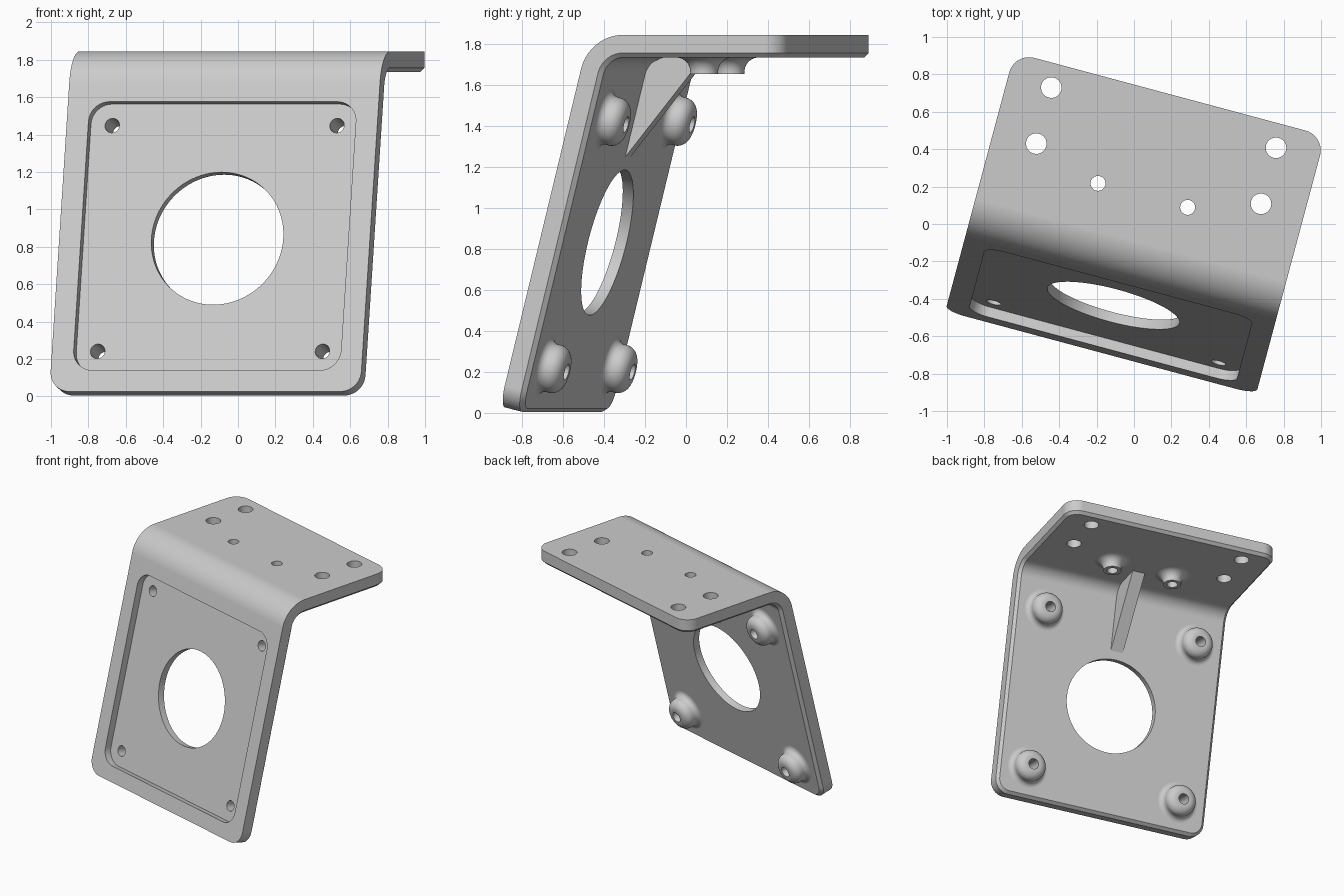
import bpy, bmesh
from math import sin, cos, pi, radians
from mathutils import Matrix, Vector

if "Cube" in bpy.data.objects:
    bpy.data.objects.remove(bpy.data.objects["Cube"], do_unlink=True)

# Main dimensions
HALF, THICK, TOP, BACK = 0.86, 0.11, 1.845, 0.72
BEND_IN, BEND_OUT = 0.11, 0.22
CORNER, CHAMFER = 0.11, 0.022
BOLT, HOLE = 0.622, 0.04
lean = radians(14)
s, c = sin(lean), cos(lean)
up, normal = Vector((0, s, c)), Vector((0, c, -s))
centre = Vector((0, -0.503, 0.858))          # middle of the wall's front face

# Frames: whole bracket is turned about z; the wall frame has +z out of its back
turn = Matrix.Rotation(radians(-15), 4, 'Z') @ Matrix.Translation((0.006, 0, 0))
wall = Matrix((Vector((-1, 0, 0)), up, normal)).transposed().to_4x4()
wall.translation = centre

grey = bpy.data.materials.new("light_grey")
grey.use_nodes = True
grey.diffuse_color = (0.6, 0.6, 0.6, 1)
grey.node_tree.nodes["Principled BSDF"].inputs["Base Color"].default_value = (0.6, 0.6, 0.6, 1)


def make(name, bm, matrix=Matrix()):
    bmesh.ops.recalc_face_normals(bm, faces=bm.faces)
    bm.transform(turn @ matrix)
    mesh = bpy.data.meshes.new(name)
    bm.to_mesh(mesh)
    bm.free()
    mesh.materials.append(grey)
    obj = bpy.data.objects.new(name, mesh)
    bpy.context.collection.objects.link(obj)
    return obj


def activate(obj):
    bpy.ops.object.select_all(action='DESELECT')
    obj.select_set(True)
    bpy.context.view_layer.objects.active = obj


def smooth(obj):
    activate(obj)
    bpy.ops.object.shade_smooth_by_angle(angle=radians(30))
    mod = obj.modifiers.new("even_shading", 'WEIGHTED_NORMAL')
    mod.keep_sharp = True


def prism(bm, points, vector):
    face = bm.faces.new([bm.verts.new(p) for p in points])
    ext = bmesh.ops.extrude_face_region(bm, geom=[face])
    bmesh.ops.translate(bm, vec=vector, verts=[v for v in ext["geom"] if isinstance(v, bmesh.types.BMVert)])


def cut(obj, bm, matrix):
    tool = make("cutter", bm, matrix)
    tool.hide_render = True
    activate(obj)
    mod = obj.modifiers.new("cut", 'BOOLEAN')
    mod.operation, mod.solver, mod.object = 'DIFFERENCE', 'EXACT', tool
    bpy.ops.object.modifier_apply(modifier=mod.name)
    bpy.data.objects.remove(tool, do_unlink=True)


def cut_round(obj, radius, matrix, segments=32):
    bm = bmesh.new()
    bmesh.ops.create_cone(bm, cap_ends=True, segments=segments, radius1=radius, radius2=radius, depth=0.6)
    cut(obj, bm, matrix)


def lathe(name, profile, matrix):
    bm = bmesh.new()
    verts = [bm.verts.new((r, 0, h)) for r, h in profile]
    edges = [bm.edges.new((verts[i - 1], verts[i])) for i in range(len(verts))]
    bmesh.ops.spin(bm, geom=verts + edges, cent=(0, 0, 0), axis=(0, 0, 1), angle=2 * pi, steps=48)
    bmesh.ops.remove_doubles(bm, verts=bm.verts, dist=0.0005)
    smooth(make(name, bm, matrix))


def arc(cx, cy, rx, ry, a0, a1, n):
    angles = [radians(a0 + (a1 - a0) * i / n) for i in range(n + 1)]
    return [(cx + rx * cos(a), cy + ry * sin(a)) for a in angles]


# Bent sheet: side profile swept across the width
bend_z = TOP - BEND_OUT
bend_y = centre.y + (bend_z - centre.z) * s / c + BEND_OUT / c
foot = centre - up * 0.857
heel = foot + normal * THICK
outer = arc(bend_y, bend_z, BEND_OUT, BEND_OUT, 166, 90, 16)
inner = arc(bend_y, bend_z, BEND_IN, BEND_IN, 90, 166, 16)
profile = [(foot.y, foot.z)] + outer + [(BACK, TOP), (BACK, TOP - THICK)] + inner + [(heel.y, heel.z)]
n = len(profile)
bm = bmesh.new()
left, right = [[bm.verts.new((x, y, z)) for y, z in profile] for x in (-HALF, HALF)]
bm.faces.new(left)
bm.faces.new(right[::-1])
first_inner = len(outer) + 2
for i in range(n):
    j = (i + 1) % n
    face = bm.faces.new((left[i], right[i], right[j], left[j]))
    face.material_index = int(first_inner <= i < n - 1)     # marks the inner skin
bmesh.ops.recalc_face_normals(bm, faces=bm.faces)
corners = [bm.edges.get((side[i], side[j])) for side in (left, right)
           for i, j in ((0, n - 1), (first_inner - 1, first_inner))]
bmesh.ops.bevel(bm, geom=corners, offset=CORNER, segments=10, profile=0.5, affect='EDGES')
rim = [e for e in bm.edges if {f.material_index for f in e.link_faces} == {0, 1}]
bmesh.ops.bevel(bm, geom=rim, offset=CHAMFER, segments=1, affect='EDGES')
for f in bm.faces:
    f.material_index = 0
sheet = make("bent_sheet", bm)

# Shallow rounded recess in the wall's front
bm = bmesh.new()
for sx, sy, a in ((1, 1, 0), (-1, 1, 90), (-1, -1, 180), (1, -1, 270)):
    for x, y in arc(sx * 0.63, sy * 0.63, 0.11, 0.11, a, a + 90, 10):
        bm.verts.new((x, y, -0.2))
face = bm.faces.new(bm.verts[:])
ext = bmesh.ops.extrude_face_region(bm, geom=[face])
bmesh.ops.translate(bm, vec=(0, 0, 0.255), verts=[v for v in ext["geom"] if isinstance(v, bmesh.types.BMVert)])
cut(sheet, bm, wall)

# Large opening, and the wall's screw holes with their domed bosses
cut_round(sheet, 0.365, wall, 96)
dome = ([(HOLE, -0.01), (0.16, -0.01)] + arc(0.16, 0.04, 0.04, 0.04, 270, 180, 8)
        + arc(0.055, 0.055, 0.065, 0.06, 0, 90, 10) + [(HOLE, 0.115)])
for sx, side in ((1, "right"), (-1, "left")):
    for sy, level in ((1, "upper"), (-1, "lower")):
        spot = wall @ Matrix.Translation((sx * BOLT, sy * BOLT, 0))
        cut_round(sheet, HOLE, spot)
        lathe(f"{level}_{side}_wall_boss", dome, spot @ Matrix.Translation((0, 0, THICK)))

# Top plate: mounting holes, and small holes with flared bosses underneath
flare = ([(HOLE, -0.01), (0.138, -0.01)] + arc(0.138, 0.07, 0.07, 0.07, 270, 180, 10)
         + [(0.068, 0.08), (HOLE, 0.08)])
for sx, side in ((-1, "right"), (1, "left")):
    for y in (0.28, 0.59):
        cut_round(sheet, 0.055, Matrix.Translation((sx * BOLT, y, TOP)))
    spot = Matrix.Translation((sx * 0.248, 0.16, TOP - THICK))
    cut_round(sheet, HOLE, spot)
    lathe(f"{side}_plate_boss", flare, spot @ Matrix.Rotation(pi, 4, 'X'))
smooth(sheet)

# Triangular rib in the inner corner, sunk slightly into the sheet
bm = bmesh.new()
low = centre + normal * THICK + up * 0.43
prism(bm, [(-0.05, y, z) for y, z in (
    (low.y, low.z), (0.1, TOP - THICK), (0.1, TOP - THICK + 0.01), (bend_y, TOP - THICK + 0.01),
    (bend_y - 0.105, bend_z + 0.07), (low.y - 0.015, low.z))], (0.1, 0, 0))
make("corner_rib", bm)
